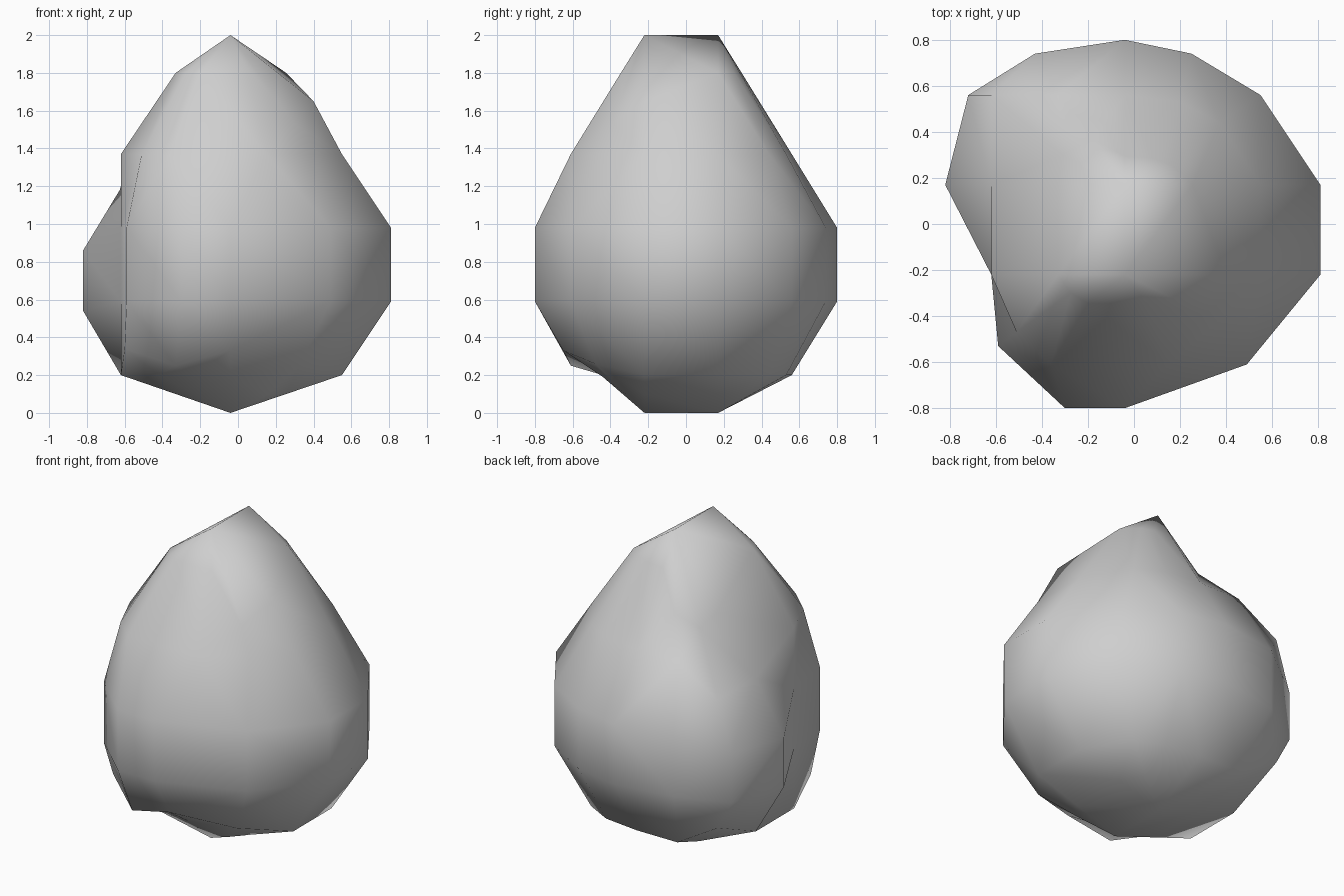
import bpy, bmesh

cube = bpy.data.objects.get("Cube")
if cube:
    bpy.data.objects.remove(cube, do_unlink=True)

# Horizontal outlines, counter-clockwise from the left side
BELLY = [(.81, -.22), (.81, .17), (.55, .56), (.25, .74), (-.04, .8),
         (-.43, .74), (-.72, .56), (-.82, .17), (-.62, -.22), (-.59, -.53),
         (-.3, -.8), (-.04, -.8), (.49, -.61)]
SHOULDER = [(.55, -.22), (.55, .17), (.37, .44), (.2, .53), (-.04, .56),
            (-.33, .56), (-.62, .56), (-.62, .17), (-.62, -.22), (-.51, -.47),
            (-.36, -.61), (.15, -.61), (.37, -.42)]
CORNER, BULGE = 6, 7    # outline points at the back and middle of the right side
RIDGE_X, RIDGE_FRONT, RIDGE_BACK = -.04, -.22, .17


def level(outline, z, moved=None):
    """Place an outline at height z, with some points moved."""
    ring = [(x, y, z) for x, y in outline]
    for index, point in (moved or {}).items():
        ring[index] = point
    return ring


def at_height(outline, heights):
    """Keep outline points in place but give them their own heights."""
    return {i: (*outline[i], z) for i, z in heights.items()}


def toward_ridge(outline, tx, ty):
    """Shrink an outline toward the short ridge that ends the body."""
    result = []
    for x, y in outline:
        end = RIDGE_FRONT if y < 0 else RIDGE_BACK
        result.append((x + (RIDGE_X - x) * tx, y + (end - y) * ty))
    return result


def loft(name, rings, material):
    """Skin a stack of rings; rings that shrink to a ridge close the ends."""
    bm = bmesh.new()
    loops = [[bm.verts.new(p) for p in ring] for ring in rings]
    for low, high in zip(loops, loops[1:]):
        for i in range(len(low)):
            j = (i + 1) % len(low)
            bm.faces.new((low[i], low[j], high[j], high[i]))
    bmesh.ops.remove_doubles(bm, verts=bm.verts[:], dist=.001)
    bmesh.ops.triangulate(bm, faces=bm.faces[:])
    bmesh.ops.recalc_face_normals(bm, faces=bm.faces[:])
    mesh = bpy.data.meshes.new(name)
    bm.to_mesh(mesh)
    bm.free()
    for face in mesh.polygons:
        face.use_smooth = True
    mesh.materials.append(material)
    obj = bpy.data.objects.new(name, mesh)
    bpy.context.collection.objects.link(obj)
    return obj


# Single plain grey
grey = bpy.data.materials.new("plain_grey")
grey.use_nodes = True
colour = (.62, .62, .62, 1)
grey.diffuse_color = colour
for node in grey.node_tree.nodes:
    if node.type == 'BSDF_PRINCIPLED':
        node.inputs["Base Color"].default_value = colour

# Outlines between the full levels and the end ridges
ridge = toward_ridge(SHOULDER, 1, 1)
underside = toward_ridge(SHOULDER, .5, .5)
neck = toward_ridge(SHOULDER, .5, .68)

# Uneven spots: hollow under the front, hollow back right of the neck
under_spots = {CORNER: (-.35, .37, .14), 9: (-.42, -.34, .2),
               10: (-.25, -.44, .2), 11: (-.04, -.44, .19)}
base_spots = {**at_height(SHOULDER, {CORNER: .37}),
              9: (-.6, -.42, .34), 10: (-.33, -.61, .25), 11: (-.04, -.65, .33),
              12: (.33, -.48, .26)}
neck_spots = {0: (.4, -.22, 1.65), 5: (-.18, .37, 1.57), CORNER: (-.31, .3, 1.48),
              BULGE: (-.33, .17, 1.53), 12: (.3, -.39, 1.53)}

# Body from the bottom ridge to the top ridge
loft("body", [
    level(ridge, 0),
    level(underside, .1, under_spots),
    level(SHOULDER, .2, base_spots),
    level(BELLY, .59, at_height(BELLY, {CORNER: .56, BULGE: .54})),
    level(BELLY, .98, at_height(BELLY, {CORNER: .88, BULGE: .86})),
    level(SHOULDER, 1.37, at_height(SHOULDER, {CORNER: 1.2, BULGE: 1.19})),
    level(neck, 1.8, neck_spots),
    level(ridge, 2),
], grey)
